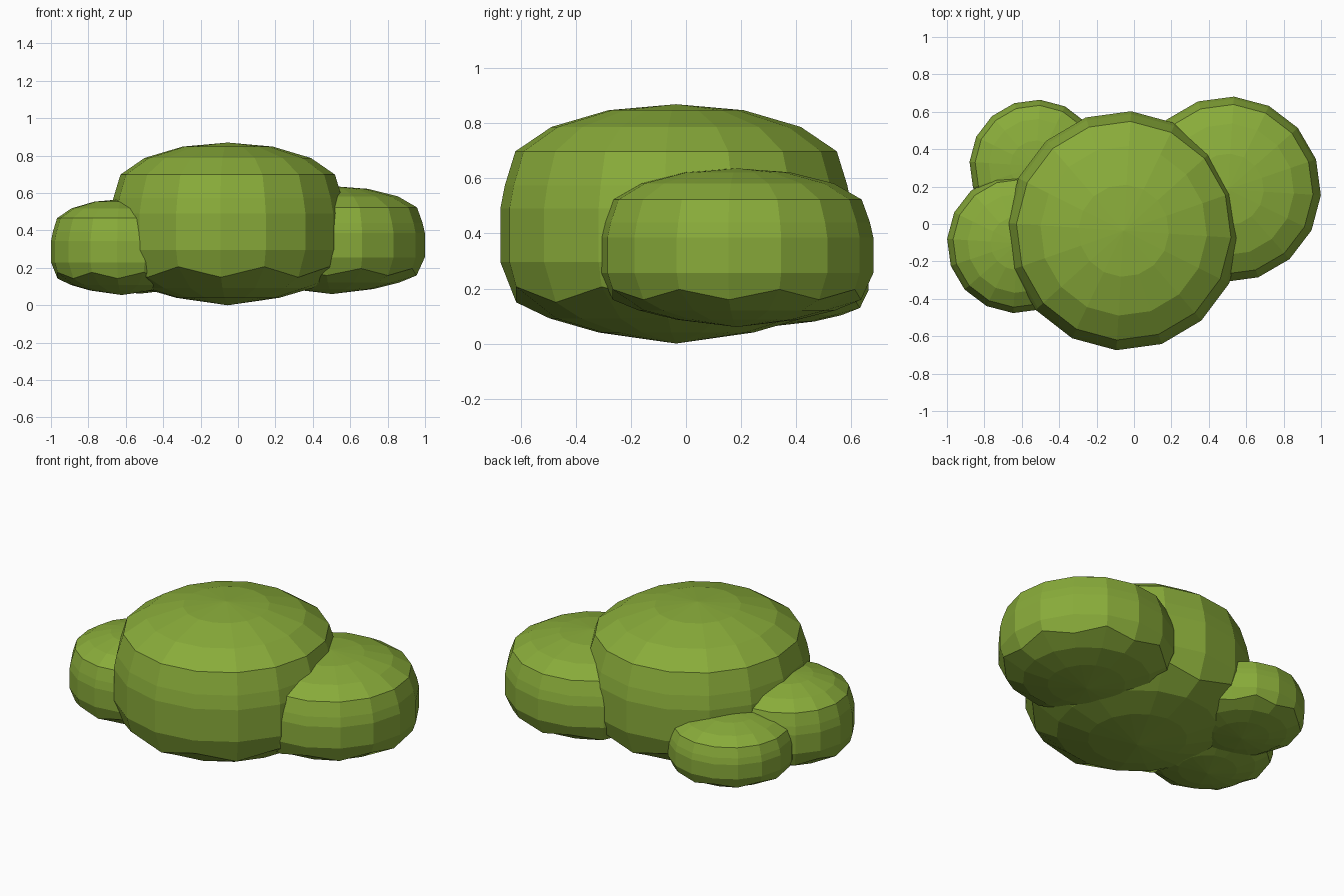
import bpy, bmesh, math

if "Cube" in bpy.data.objects:
    bpy.data.objects.remove(bpy.data.objects["Cube"])

leaf = bpy.data.materials.new("leaf_green")
leaf.diffuse_color = (0.25, 0.41, 0.042, 1)
leaf.use_nodes = True
leaf.node_tree.nodes["Principled BSDF"].inputs["Base Color"].default_value = leaf.diffuse_color

SIDES = 16
TURN = math.radians(-3.6)
# (radius, height, radius change and height change on every other vertex)
PROFILE = [(0.44, 0.046, 0, 0), (0.72, 0.105, 0, 0), (0.91, 0.172, 0.05, 0.065),
           (1.0, 0.34, 0, 0), (1.0, 0.565, 0, 0), (0.975, 0.66, 0, 0),
           (0.915, 0.803, 0, 0), (0.71, 0.905, 0, 0), (0.385, 0.975, 0, 0)]


def bush_clump(name, x, y, z0, z1, rx, ry):
    """Faceted rounded clump made of stacked rings between two poles."""
    bm = bmesh.new()
    h = z1 - z0
    rings = []
    for r, t, dr, dt in PROFILE:
        ring = []
        for i in range(SIDES):
            a = TURN + 2 * math.pi * i / SIDES
            odd = i % 2
            rr = r + dr * odd
            ring.append(bm.verts.new((x + rx * rr * math.cos(a),
                                      y + ry * rr * math.sin(a),
                                      z0 + h * (t + dt * odd))))
        rings.append(ring)
    bottom = bm.verts.new((x, y, z0))
    top = bm.verts.new((x, y, z1))
    for i in range(SIDES):
        j = (i + 1) % SIDES
        bm.faces.new((bottom, rings[0][j], rings[0][i]))
        bm.faces.new((top, rings[-1][i], rings[-1][j]))
        for lo, hi in zip(rings, rings[1:]):
            bm.faces.new((lo[i], lo[j], hi[j], hi[i]))
    bmesh.ops.recalc_face_normals(bm, faces=bm.faces)
    mesh = bpy.data.meshes.new(name)
    bm.to_mesh(mesh)
    bm.free()
    mesh.materials.append(leaf)
    bpy.context.collection.objects.link(bpy.data.objects.new(name, mesh))


# Large central clump and three smaller ones around it
bush_clump("main_clump", -0.055, -0.036, 0.0, 0.87, 0.628, 0.64)
bush_clump("right_clump", 0.503, 0.185, 0.06, 0.637, 0.497, 0.497)
bush_clump("front_left_clump", -0.622, -0.103, 0.055, 0.567, 0.378, 0.374)
bush_clump("back_left_clump", -0.525, 0.31, 0.062, 0.453, 0.355, 0.355)
